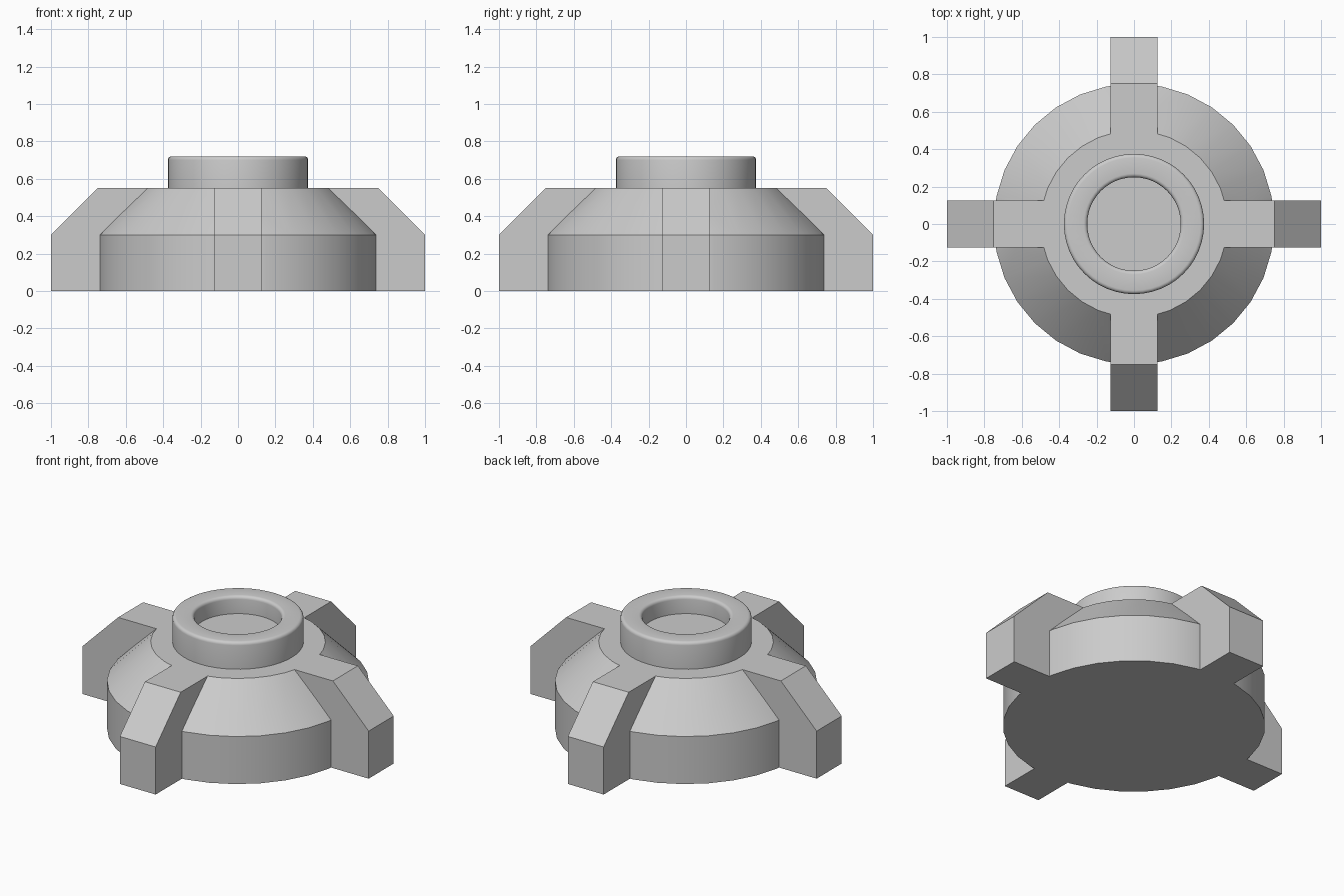
import bpy
import bmesh
from math import radians, pi, sin, cos
from mathutils import Matrix

if "Cube" in bpy.data.objects:
    bpy.data.objects.remove(bpy.data.objects["Cube"], do_unlink=True)

# Single plain colour
grey = bpy.data.materials.new("plain_grey")
grey.use_nodes = True
colour = (0.6, 0.6, 0.6, 1)
grey.diffuse_color = colour
grey.node_tree.nodes["Principled BSDF"].inputs["Base Color"].default_value = colour


def finish(name, bm):
    bmesh.ops.remove_doubles(bm, verts=bm.verts, dist=0.0001)
    bmesh.ops.recalc_face_normals(bm, faces=bm.faces)
    mesh = bpy.data.meshes.new(name)
    bm.to_mesh(mesh)
    bm.free()
    mesh.materials.append(grey)
    obj = bpy.data.objects.new(name, mesh)
    bpy.context.collection.objects.link(obj)
    return obj


def activate(obj):
    bpy.ops.object.select_all(action="DESELECT")
    obj.select_set(True)
    bpy.context.view_layer.objects.active = obj


def lathe(name, profile, sides):
    """Solid of revolution with flat caps at both ends of the profile."""
    bm = bmesh.new()
    rings = [[bm.verts.new((r * cos(2 * pi * i / sides), r * sin(2 * pi * i / sides), z))
              for i in range(sides)] for r, z in profile]
    for a, b in zip(rings, rings[1:]):
        for i in range(sides):
            j = (i + 1) % sides
            bm.faces.new((a[i], a[j], b[j], b[i]))
    bm.faces.new(rings[0])
    bm.faces.new(rings[-1])
    return finish(name, bm)


def arm_bar(name, angle):
    """Full-width bar with chamfered upper ends, passing through the centre."""
    half = [(1, 0), (1, 0.3), (0.75, 0.55)]
    outline = half + [(-x, z) for x, z in reversed(half)]
    bm = bmesh.new()
    face = bm.faces.new([bm.verts.new((x, -0.125, z)) for x, z in outline])
    grown = bmesh.ops.extrude_face_region(bm, geom=[face])["geom"]
    verts = [v for v in grown if isinstance(v, bmesh.types.BMVert)]
    bmesh.ops.translate(bm, verts=verts, vec=(0, 0.25, 0))
    bm.transform(Matrix.Rotation(angle, 4, "Z"))
    return finish(name, bm)


def fillet(cx, cz, radius, start, end, steps=4):
    return [(cx + radius * cos(radians(start + (end - start) * i / steps)),
             cz + radius * sin(radians(start + (end - start) * i / steps)))
            for i in range(steps + 1)]


# Round base with a conical shoulder, merged with the crossed arms
base = lathe("base_with_arms", [(0.75, 0), (0.75, 0.3), (0.5, 0.55)], 32)
for angle in (0, pi / 2):
    bar = arm_bar("arm_bar", angle)
    activate(base)
    union = base.modifiers.new("join_arm", "BOOLEAN")
    union.operation = "UNION"
    union.solver = "EXACT"
    union.object = bar
    bpy.ops.object.modifier_apply(modifier=union.name)
    bpy.data.objects.remove(bar, do_unlink=True)

# Hollow collar with rounded rims and a recessed floor
edge = 0.02
top = 0.72
collar_profile = [(0.375, 0.55)]
collar_profile += fillet(0.375 - edge, top - edge, edge, 0, 90)
collar_profile += fillet(0.25 + edge, top - edge, edge, 90, 180)
collar_profile += [(0.25, 0.61)]
collar = lathe("hollow_collar", collar_profile, 48)

for obj in (base, collar):
    activate(obj)
    bpy.ops.object.shade_smooth_by_angle(angle=radians(30))
